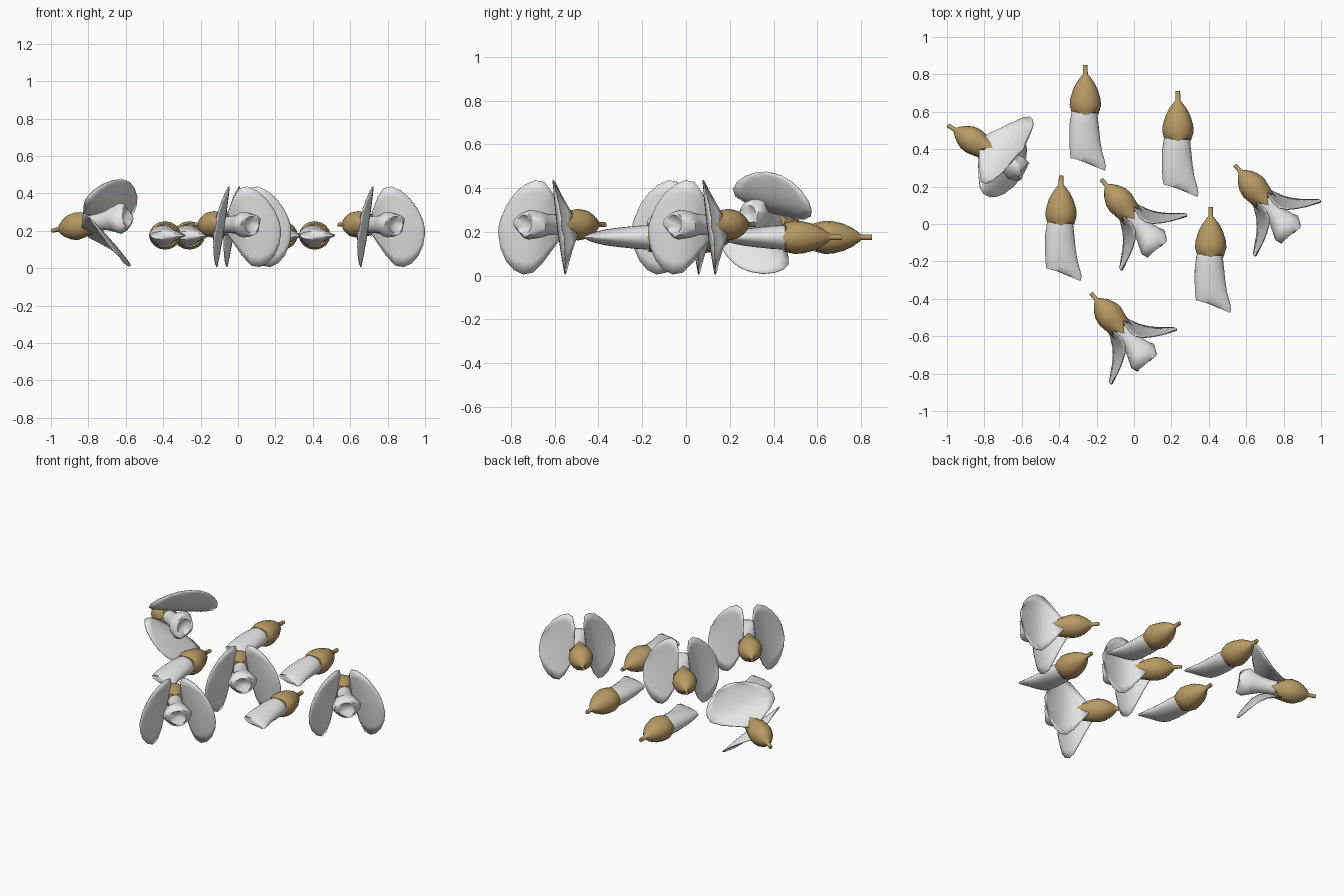
import bpy, bmesh, math
from mathutils import Matrix, Vector

if "Cube" in bpy.data.objects:
    bpy.data.objects.remove(bpy.data.objects["Cube"])

def material(name, rgb):
    m = bpy.data.materials.new(name)
    m.diffuse_color = (*rgb, 1)
    m.use_nodes = True
    m.node_tree.nodes["Principled BSDF"].inputs["Base Color"].default_value = m.diffuse_color
    return m

GOLD = material("tan calyx", (0.48, 0.325, 0.125))
WHITE = material("white petal", (0.80, 0.80, 0.80))

def finish(bm, name, mat):
    bmesh.ops.recalc_face_normals(bm, faces=bm.faces)
    for f in bm.faces:
        f.smooth = True
    me = bpy.data.meshes.new(name)
    bm.to_mesh(me)
    bm.free()
    me.materials.append(mat)
    me.set_sharp_from_angle(angle=math.radians(50))
    return me

def loft(name, mat, rings, n=16, warp=None):
    """Rings are (along, side offset, side radius, height radius); local x runs along the flower."""
    bm = bmesh.new()
    loops = []
    for i, (x, off, rs, rz) in enumerate(rings):
        loop = []
        for k in range(n):
            a = 2 * math.pi * k / n
            p = Vector((x, off + rs * math.cos(a), rz * math.sin(a)))
            if warp:
                p = warp(i, k, a, p)
            loop.append(bm.verts.new(p))
        loops.append(loop)
    for A, B in zip(loops, loops[1:]):
        for k in range(n):
            j = (k + 1) % n
            bm.faces.new((A[k], A[j], B[j], B[k]))
    bm.faces.new(loops[0])
    bm.faces.new(loops[-1])
    return finish(bm, name, mat)

def lobes(last, depth):
    """Pull the points of the last ring into four pointed calyx lobes."""
    def warp(i, k, a, p):
        if i == last:
            p.x += depth * (1, 0.4, 0, 0.4)[k % 4]
        return p
    return warp

# calyx of the open flower and of the bud, each with a short stalk
open_calyx = loft("open_calyx", GOLD, [
    (0, 0, .011, .011), (.045, 0, .012, .012), (.058, 0, .028, .027), (.085, 0, .050, .048),
    (.12, 0, .068, .066), (.16, 0, .075, .072), (.20, 0, .068, .066), (.225, 0, .058, .056)],
    warp=lobes(7, .055))
bud_calyx = loft("bud_calyx", GOLD, [
    (0, 0, .012, .012), (.05, 0, .013, .013), (.06, 0, .022, .022), (.09, 0, .045, .043),
    (.13, 0, .066, .062), (.18, 0, .081, .074), (.215, 0, .084, .076), (.24, 0, .077, .070),
    (.25, 0, .069, .063)], warp=lobes(8, .018))

# closed bud: flattens towards a slanted tip with a keel on one side
def bud_warp(i, k, a, p):
    t = i / 7
    p.z *= 1 - 0.45 * t * (.5 + .5 * math.cos(a))
    p.x += .035 * t ** 3 * math.cos(a)
    return p
bud_body = loft("bud_body", WHITE, [
    (.21, -.004, .055, .050), (.26, -.006, .070, .058), (.32, -.007, .078, .056),
    (.39, -.004, .082, .050), (.45, .002, .086, .043), (.49, .010, .091, .035),
    (.52, .016, .094, .026), (.530, .020, .084, .012)], n=24, warp=bud_warp)

# inner trumpet with a wavy lip and hollow end
def lip(i, k, a, p):
    if i in (4, 5):
        p.x -= .014 * math.cos(3 * a + .6)
        p.z *= 1 + .08 * math.cos(3 * a)
    return p
trumpet = loft("inner_trumpet", WHITE, [
    (.19, 0, .042, .042), (.29, 0, .045, .045), (.345, 0, .052, .049), (.395, 0, .070, .061),
    (.435, -.002, .088, .067), (.468, -.004, .074, .059), (.478, -.004, .052, .044),
    (.455, 0, .022, .020)], n=24, warp=lip)

# broad outer petal: (along, side, half width) stations that hug the trumpet, then flare
STATIONS = [(.215, .045, .035), (.26, .052, .100), (.30, .060, .160), (.338, .078, .207),
            (.37, .107, .215), (.397, .143, .195), (.42, .178, .155), (.437, .208, .098),
            (.445, .224, .040)]
def petal(name, side):
    bm = bmesh.new()
    rows = []
    for x, s, w in STATIONS:
        row = []
        for j in range(9):
            v = j / 4 - 1
            tilt = s - .20 * w * v
            row.append(bm.verts.new((x - .008 * v * v, side * tilt, w * v - .012)))
        rows.append(row)
    for A, B in zip(rows, rows[1:]):
        for j in range(8):
            bm.faces.new((A[j], A[j + 1], B[j + 1], B[j]))
    return finish(bm, name, WHITE)
right_petal, left_petal = petal("right_petal", 1), petal("left_petal", -1)

def place(parts, loc, heading, pitch=0, roll=0):
    r = math.radians
    M = (Matrix.Translation(loc) @ Matrix.Rotation(r(heading), 4, 'Z')
         @ Matrix.Rotation(r(-pitch), 4, 'Y') @ Matrix.Rotation(r(roll), 4, 'X'))
    for me in parts:
        ob = bpy.data.objects.new(me.name, me)
        bpy.context.collection.objects.link(ob)
        ob.matrix_world = M
        if "petal" in me.name:
            mod = ob.modifiers.new("thickness", 'SOLIDIFY')
            mod.thickness = .005
            mod.offset = 0

# four closed buds
for x, y in [(-.26, .85), (.235, .71), (-.39, .26), (.41, .09)]:
    place([bud_calyx, bud_body], (x, y, .175), -90)

# four open flowers, the last one rolled on its side
flower = [open_calyx, trumpet, right_petal, left_petal]
for x, y in [(-.175, .24), (-.23, -.37), (.54, .315)]:
    place(flower, (x, y, .233), -50.3)
place(flower, (-.995, .527, .20), -31.5, 9, 66)
